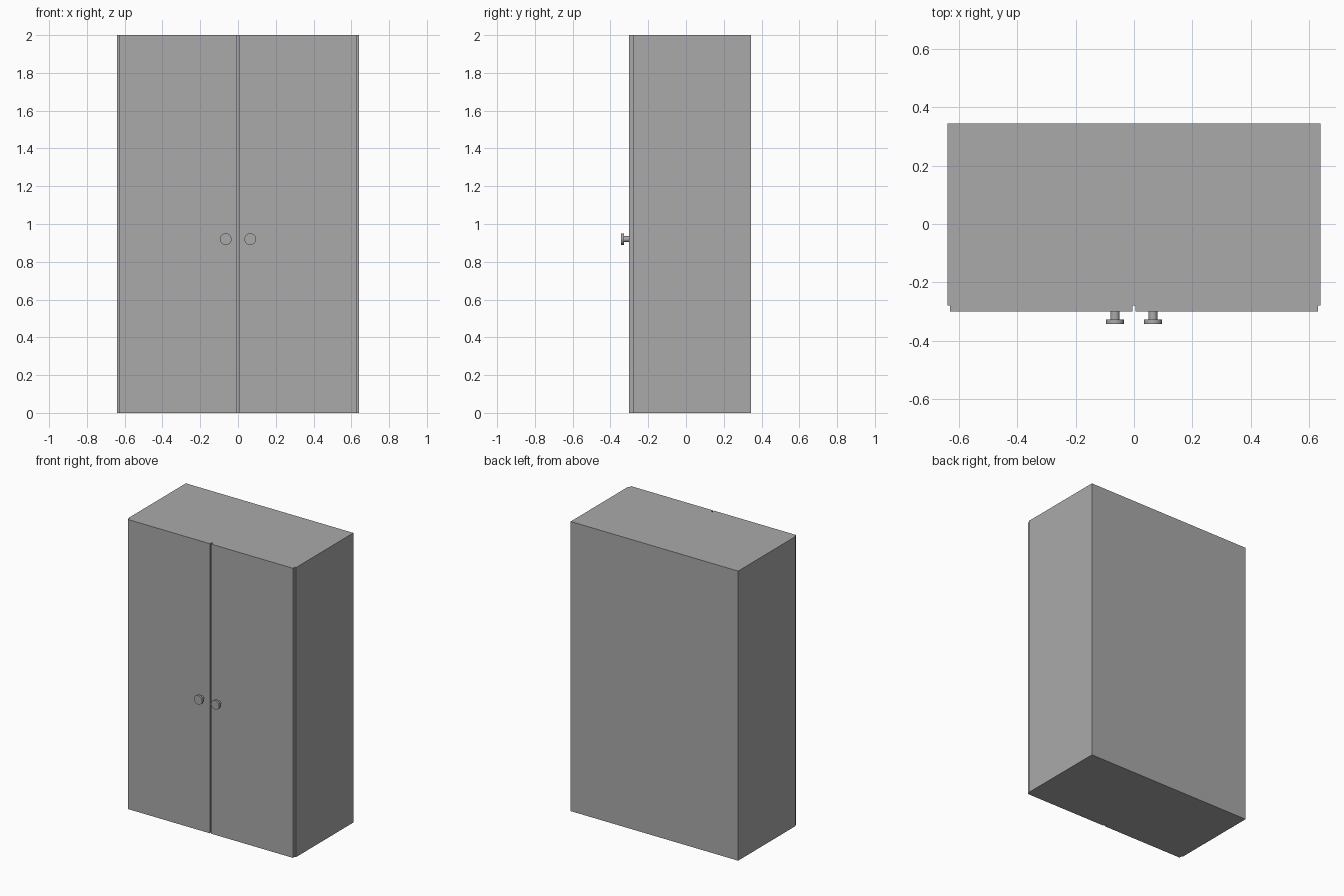
import bpy
import math

cube = bpy.data.objects.get("Cube")
if cube:
    bpy.data.objects.remove(cube, do_unlink=True)

grey = bpy.data.materials.new("plain grey")
grey.use_nodes = True
COLOUR = (0.4, 0.4, 0.4, 1)
grey.diffuse_color = COLOUR
grey.node_tree.nodes["Principled BSDF"].inputs["Base Color"].default_value = COLOUR


def box(name, low, high):
    """Box between two opposite corners."""
    centre = [(a + b) / 2 for a, b in zip(low, high)]
    bpy.ops.mesh.primitive_cube_add(size=1, location=centre)
    obj = bpy.context.object
    obj.name = name
    obj.scale = [b - a for a, b in zip(low, high)]
    bpy.ops.object.transform_apply(location=False, rotation=False, scale=True)
    obj.data.materials.append(grey)


def disc(name, x, radius, front, back):
    """Round knob part lying along y."""
    bpy.ops.mesh.primitive_cylinder_add(
        vertices=32, radius=radius, depth=back - front,
        location=(x, (front + back) / 2, KNOB_Z), rotation=(math.pi / 2, 0, 0))
    obj = bpy.context.object
    obj.name = name
    obj.data.materials.append(grey)
    bpy.ops.object.shade_smooth_by_angle()


HALF_WIDTH, HEIGHT = 0.64, 2
BACK, DOOR_BACK, DOOR_FRONT = 0.345, -0.28, -0.301
GAP, DOOR_EDGE = 0.005, 0.631
KNOB_X, KNOB_Z = 0.065, 0.92

# Cabinet body
box("cabinet_body", (-HALF_WIDTH, DOOR_BACK, 0), (HALF_WIDTH, BACK, HEIGHT))

# Two doors, each with a stemmed knob
for side, s in (("left", 1), ("right", -1)):
    x0, x1 = sorted((s * GAP, s * DOOR_EDGE))
    box(side + "_door", (x0, DOOR_FRONT, 0), (x1, DOOR_BACK, HEIGHT))
    disc(side + "_knob_stem", s * KNOB_X, 0.0155, -0.33, DOOR_FRONT)
    disc(side + "_knob_cap", s * KNOB_X, 0.031, -0.343, -0.328)
